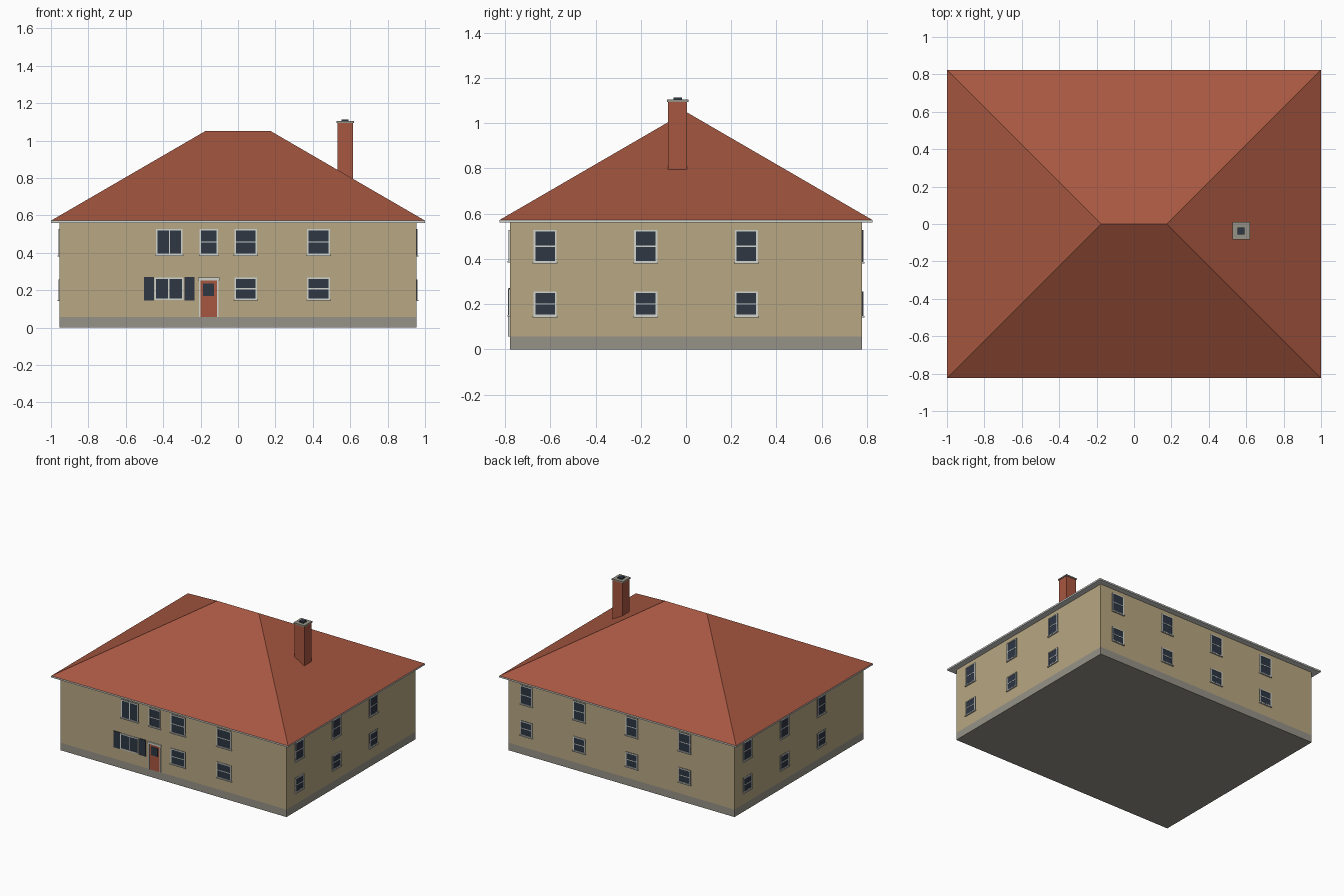
import bpy
import bmesh
from math import pi
from mathutils import Matrix, Vector

cube = bpy.data.objects.get("Cube")
if cube:
    bpy.data.objects.remove(cube, do_unlink=True)


def material(name, rgb):
    """Flat colour from 0-255 display values, stored as linear."""
    linear = [((c / 255 + 0.055) / 1.055) ** 2.4 for c in rgb] + [1]
    m = bpy.data.materials.new(name)
    m.use_nodes = True
    m.diffuse_color = linear
    bsdf = m.node_tree.nodes["Principled BSDF"]
    bsdf.inputs["Base Color"].default_value = linear
    bsdf.inputs["Roughness"].default_value = 0.9
    return m


RENDER = material("sand_render", (184, 167, 130))
STONE = material("grey_stone", (150, 146, 135))
BRICK = material("red_tile", (167, 87, 65))
TRIM = material("pale_trim", (208, 211, 206))
GLASS = material("dark_glass", (46, 55, 68))

HALF_X, HALF_Y = 0.955, 0.779      # walls
EAVE_X, EAVE_Y = 1.0, 0.824        # roof edge
PLINTH_TOP, EAVE_Z, RIDGE_Z = 0.057, 0.56, 1.05


def add_box(bm, lo, hi, index=0):
    lo, hi = Vector(lo), Vector(hi)
    mat = Matrix.Translation((lo + hi) / 2) @ Matrix.Diagonal((*(hi - lo), 1))
    verts = bmesh.ops.create_cube(bm, size=1, matrix=mat)["verts"]
    for f in {f for v in verts for f in v.link_faces}:
        f.material_index = index


def finish(name, bm, mats):
    mesh = bpy.data.meshes.new(name)
    bm.to_mesh(mesh)
    bm.free()
    for m in mats:
        mesh.materials.append(m)
    obj = bpy.data.objects.new(name, mesh)
    bpy.context.collection.objects.link(obj)
    return obj


def box(name, lo, hi, mat):
    bm = bmesh.new()
    add_box(bm, lo, hi)
    return finish(name, bm, [mat])


def on_wall(obj, turn):
    """Stand a part built facing -y on the wall reached by quarter turns."""
    out = HALF_X if turn % 2 else HALF_Y
    obj.matrix_world = Matrix.Rotation(turn * pi / 2, 4, "Z") @ Matrix.Translation((0, -out, 0))


def window(name, turn, u, width, bottom, top, upright=False, sill=True):
    bm = bmesh.new()
    l, r, bar = u - width / 2, u + width / 2, 0.008
    add_box(bm, (l, -0.003, bottom), (r, 0.002, top), 1)
    for a, b in ((l, l + bar), (r - bar, r)):
        add_box(bm, (a, -0.006, bottom), (b, 0.002, top))
    for a, b in ((bottom, bottom + bar), (top - bar, top)):
        add_box(bm, (l + bar, -0.006, a), (r - bar, 0.002, b))
    mid = (bottom + top) / 2
    if upright:
        add_box(bm, (u - 0.003, -0.005, bottom + bar), (u + 0.003, 0.002, top - bar))
    else:
        add_box(bm, (l + bar, -0.005, mid - 0.003), (r - bar, 0.002, mid + 0.003))
    if sill:
        add_box(bm, (l - 0.004, -0.01, bottom - 0.004), (r + 0.004, 0.002, bottom + 0.003))
    on_wall(finish(name, bm, [TRIM, GLASS]), turn)


# Body
box("plinth", (-HALF_X, -HALF_Y, 0), (HALF_X, HALF_Y, PLINTH_TOP), STONE)
box("walls", (-HALF_X, -HALF_Y, PLINTH_TOP), (HALF_X, HALF_Y, EAVE_Z), RENDER)
box("eaves", (-EAVE_X, -EAVE_Y, EAVE_Z), (EAVE_X, EAVE_Y, 0.572), TRIM)

# Hipped roof
bm = bmesh.new()
corners = [bm.verts.new((sx * EAVE_X, sy * EAVE_Y, 0.572))
           for sx, sy in ((-1, -1), (1, -1), (1, 1), (-1, 1))]
west, east = [bm.verts.new((x, 0, RIDGE_Z)) for x in (-0.176, 0.176)]
a, b, c, d = corners
for face in ((a, b, east, west), (b, c, east), (c, d, west, east), (d, a, west), (d, c, b, a)):
    bm.faces.new(face)
finish("roof", bm, [BRICK])

# Chimney
cx, cy = 0.573, -0.037
for name, r, lo, hi, mat in (("chimney", 0.042, 0.7, 1.094, BRICK),
                             ("chimney_cap", 0.047, 1.094, 1.104, STONE),
                             ("chimney_flue", 0.019, 1.104, 1.113, GLASS)):
    box(name, (cx - r, cy - r, lo), (cx + r, cy + r, hi), mat)

# Side and back windows
for wall, turn, places in (("right", 1, (-0.623, -0.178, 0.267)),
                           ("back", 2, (-0.8, -0.355, 0.09, 0.535)),
                           ("left", 3, (-0.623, -0.178, 0.267))):
    for i, u in enumerate(places):
        window(f"{wall}_upper_window_{i + 1}", turn, u, 0.102, 0.383, 0.528)
        window(f"{wall}_lower_window_{i + 1}", turn, u, 0.102, 0.145, 0.256)

# Front windows
for i, u in enumerate((0.041, 0.431)):
    window(f"front_upper_window_{i + 1}", 0, u, 0.122, 0.387, 0.528)
    window(f"front_lower_window_{i + 1}", 0, u, 0.122, 0.148, 0.267)
window("landing_window", 0, -0.156, 0.098, 0.387, 0.528)
window("bedroom_window", 0, -0.367, 0.142, 0.387, 0.528, upright=True)
window("parlour_window", 0, -0.37, 0.155, 0.148, 0.268, upright=True, sill=False)
for side, u in (("left", -0.259), ("right", -0.475)):
    shutter = box(f"{side}_shutter", (u - 0.027, -0.006, 0.146), (u + 0.027, 0.002, 0.27), GLASS)
    on_wall(shutter, 0)

# Front door with frame, lintel and pane
bm = bmesh.new()
add_box(bm, (-0.2, -0.003, PLINTH_TOP), (-0.113, 0.002, 0.253), 1)
add_box(bm, (-0.186, -0.005, 0.17), (-0.129, 0.002, 0.236), 2)
for x in (-0.209, -0.113):
    add_box(bm, (x, -0.007, PLINTH_TOP), (x + 0.009, 0.002, 0.253))
add_box(bm, (-0.213, -0.009, 0.253), (-0.1, 0.002, 0.267))
on_wall(finish("front_door", bm, [TRIM, BRICK, GLASS]), 0)
